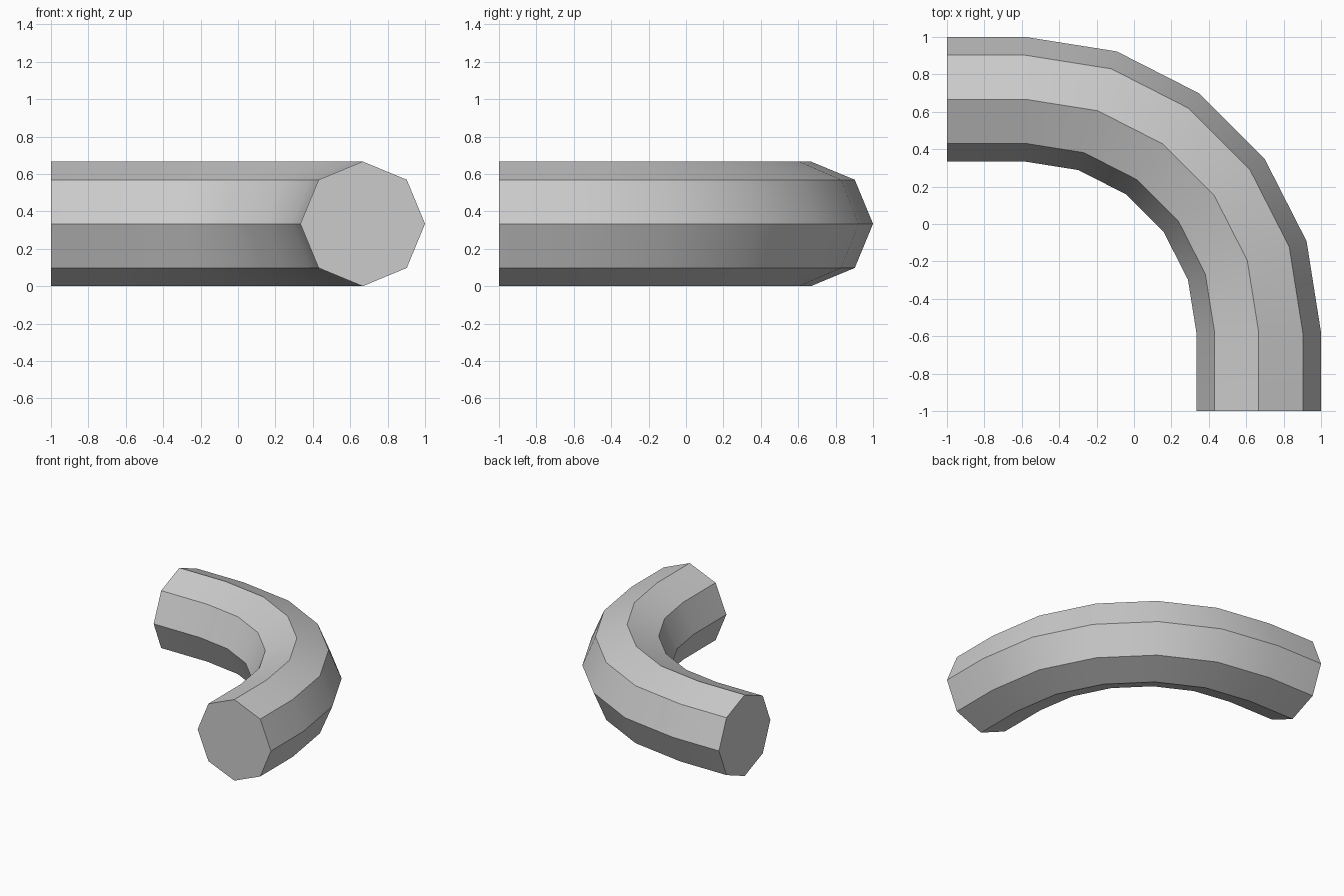
import bpy, bmesh
from math import sin, cos, pi, radians

if "Cube" in bpy.data.objects:
    bpy.data.objects.remove(bpy.data.objects["Cube"])

SIDES, TUBE_R, BEND_STEPS = 8, 1 / 3, 5
C = -0.58                 # bend centre in x and y
R = 2 / 3 - C             # centreline radius

# Stations along the pipe: straight end, bend, straight end (x, y, heading angle)
stations = [(-1, 2 / 3, 0)]
for i in range(BEND_STEPS + 1):
    a = radians(90 * i / BEND_STEPS)
    stations.append((C + R * sin(a), C + R * cos(a), a))
stations.append((2 / 3, -1, pi / 2))

# Octagonal rings joined into a tube
bm = bmesh.new()
rings = []
for x, y, a in stations:
    ring = []
    for k in range(SIDES):
        t = 2 * pi * k / SIDES
        out = TUBE_R * cos(t)
        ring.append(bm.verts.new((x + out * sin(a), y + out * cos(a),
                                  TUBE_R + TUBE_R * sin(t))))
    rings.append(ring)
for r0, r1 in zip(rings, rings[1:]):
    for k in range(SIDES):
        n = (k + 1) % SIDES
        bm.faces.new((r0[k], r0[n], r1[n], r1[k]))

# End caps
bm.faces.new(rings[0])
bm.faces.new(rings[-1])
bmesh.ops.recalc_face_normals(bm, faces=bm.faces)

mesh = bpy.data.meshes.new("pipe_bend")
bm.to_mesh(mesh)
bm.free()
pipe = bpy.data.objects.new("pipe_bend", mesh)
bpy.context.collection.objects.link(pipe)

# Smooth along the bend, sharp between the eight sides
bpy.context.view_layer.objects.active = pipe
pipe.select_set(True)
bpy.ops.object.shade_smooth_by_angle(angle=radians(30))
